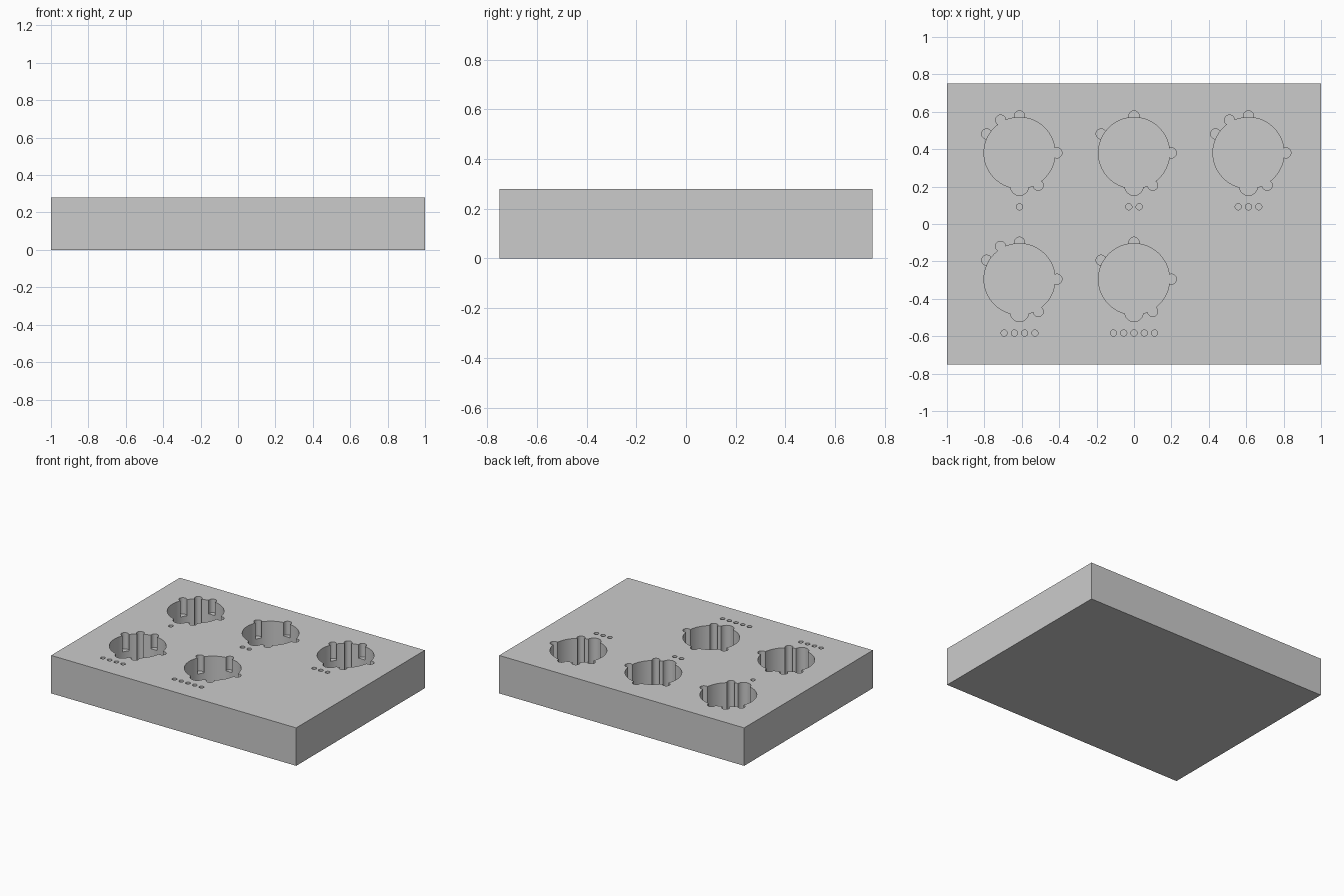
import bpy, bmesh, math
from mathutils import Matrix

cube = bpy.data.objects.get("Cube")
if cube:
    bpy.data.objects.remove(cube, do_unlink=True)

HEIGHT = 0.28
grey = bpy.data.materials.new("plain grey")
grey.use_nodes = True
colour = (0.6, 0.6, 0.6, 1)
grey.diffuse_color = colour
grey.node_tree.nodes["Principled BSDF"].inputs["Base Color"].default_value = colour


def add_object(name, bm):
    mesh = bpy.data.meshes.new(name)
    bm.to_mesh(mesh)
    bm.free()
    mesh.materials.append(grey)
    obj = bpy.data.objects.new(name, mesh)
    bpy.context.collection.objects.link(obj)
    return obj


def cut(target, name, cylinders):
    """Remove a set of separate upright cylinders: x, y, radius, depth, sides."""
    bm = bmesh.new()
    for x, y, radius, depth, sides in cylinders:
        tall = depth + 0.1
        bmesh.ops.create_cone(bm, cap_ends=True, segments=sides, radius1=radius,
                              radius2=radius, depth=tall,
                              matrix=Matrix.Translation((x, y, HEIGHT - depth + tall / 2)))
    cutter = add_object(name, bm)
    cutter.hide_render = True
    mod = target.modifiers.new(name, "BOOLEAN")
    mod.operation = "DIFFERENCE"
    mod.solver = "EXACT"
    mod.object = cutter
    bpy.context.view_layer.objects.active = target
    bpy.ops.object.modifier_apply(modifier=name)
    bpy.data.objects.remove(cutter, do_unlink=True)


# Solid block
bm = bmesh.new()
bmesh.ops.create_cube(bm, size=1, matrix=Matrix.Translation((0, 0, HEIGHT / 2))
                      @ Matrix.Diagonal((2, 1.5, HEIGHT, 1)))
block = add_object("block", bm)

# Pocket centres, row by row
pockets = [(-0.612, 0.38), (0, 0.38), (0.612, 0.38), (-0.612, -0.295), (0, -0.295)]
DEEP = 0.23

# Round wells
cut(block, "wells", [(x, y, 0.19, DEEP, 96) for x, y in pockets])

# Notches around each well: angle, distance, radius, depth
notches = [(0, 0.2, 0.027, DEEP), (-60, 0.2, 0.027, DEEP), (-90, 0.178, 0.049, DEEP),
           (90, 0.198, 0.027, 0.1), (120, 0.203, 0.027, DEEP), (150, 0.203, 0.027, 0.12)]
for angle, distance, radius, depth in notches:
    a = math.radians(angle)
    spots = [(x + distance * math.cos(a), y + distance * math.sin(a), radius, depth, 32)
             for x, y in pockets if angle != 120 or x != 0]
    cut(block, "notches", spots)

# Counting dots in front of each well
dots = [(x + (i - n / 2) * 0.055, y - 0.288, 0.0165, 0.02, 24)
        for n, (x, y) in enumerate(pockets) for i in range(n + 1)]
cut(block, "dots", dots)

# Smooth round walls, sharp rims
block.select_set(True)
bpy.context.view_layer.objects.active = block
bpy.ops.object.shade_smooth_by_angle(angle=math.radians(30))
